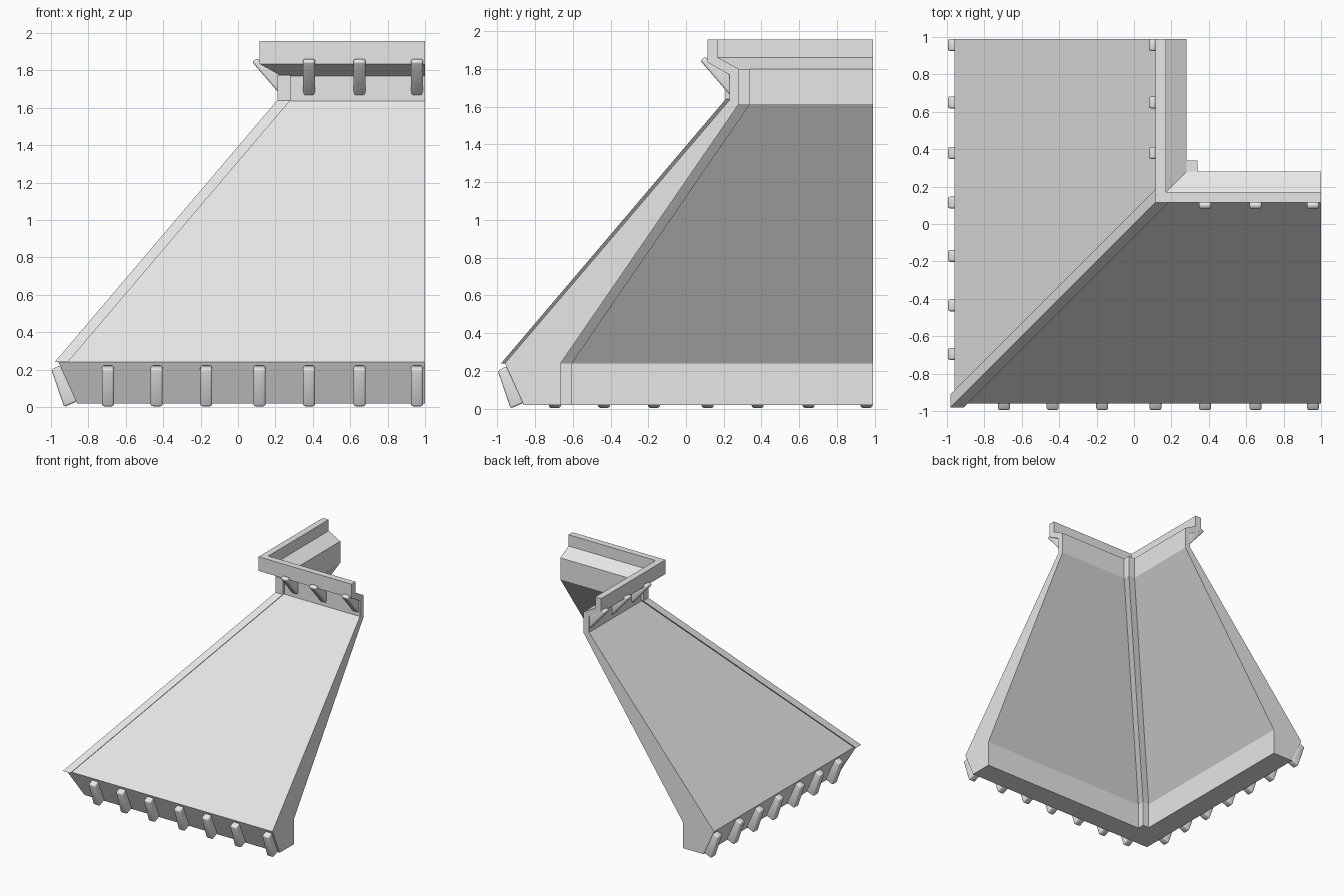
import bpy
import bmesh

cube = bpy.data.objects.get("Cube")
if cube:
    bpy.data.objects.remove(cube, do_unlink=True)

stone = bpy.data.materials.new("pale_grey")
stone.use_nodes = True
GREY = (0.8, 0.8, 0.8, 1)
stone.diffuse_color = GREY
stone.node_tree.nodes["Principled BSDF"].inputs["Base Color"].default_value = GREY

END_X, END_Y = 1.0, 0.99


def make_object(name, bm):
    bmesh.ops.recalc_face_normals(bm, faces=bm.faces)
    mesh = bpy.data.meshes.new(name)
    bm.to_mesh(mesh)
    bm.free()
    mesh.materials.append(stone)
    obj = bpy.data.objects.new(name, mesh)
    bpy.context.collection.objects.link(obj)
    return obj


def loft(name, rings):
    """Join rings of equal length and cap both ends."""
    bm = bmesh.new()
    loops = [[bm.verts.new(p) for p in ring] for ring in rings]
    n = len(loops[0])
    for a, b in zip(loops, loops[1:]):
        for i in range(n):
            j = (i + 1) % n
            bm.faces.new((a[i], a[j], b[j], b[i]))
    bm.faces.new(loops[0])
    bm.faces.new(loops[-1])
    return make_object(name, bm)


def corner_bar(name, path, lo, hi):
    """Square bar following the mitre line of the two wings."""
    return loft(name, [[(p + a, p + b, z) for a, b in
                        ((lo, lo), (hi, lo), (hi, hi), (lo, hi))]
                       for p, z in path])


# Roof section: eave, slope, neck and gutter, swept round a mitred corner
profile = [(-0.86, 0.02), (-0.96, 0.24), (0.23, 1.635), (0.23, 1.77),
           (0.115, 1.835), (0.115, 1.957), (0.17, 1.957), (0.17, 1.86),
           (0.28, 1.80), (0.28, 1.615), (-0.665, 0.24), (-0.665, 0.02)]
loft("corner_roof", [[(p, END_Y, z) for p, z in profile],
                     [(p, p, z) for p, z in profile],
                     [(END_X, p, z) for p, z in profile]])

# Raised strips on the outer and inner hip
corner_bar("outer_hip_strip", [(-0.96, 0.24), (0.23, 1.64), (0.23, 1.775)], -0.02, 0.05)
corner_bar("inner_hip_strip", [(-0.665, 0.02), (-0.665, 0.24), (0.28, 1.615),
                               (0.28, 1.80)], -0.02, 0.06)


def bracket(name, section, along, left_wing):
    """Rounded tapered bracket: side section widened along the eave."""
    rings = []
    for s in (-0.032, 0.032):
        rings.append([(p, along + s, z) if left_wing else (along + s, p, z)
                      for p, z in section])
    obj = loft(name, rings)
    bevel = obj.modifiers.new("rounding", 'BEVEL')
    bevel.width = 0.012
    bevel.segments = 3
    bpy.ops.object.select_all(action='DESELECT')
    obj.select_set(True)
    bpy.context.view_layer.objects.active = obj
    bpy.ops.object.shade_smooth()


# Rows of brackets under the eave and under the gutter
eave = [(-0.998, 0.20), (-0.95, 0.225), (-0.86, 0.03), (-0.93, 0.0)]
gutter = [(0.075, 1.845), (0.10, 1.865), (0.235, 1.77), (0.235, 1.66)]
spots = [-0.695, -0.435, -0.17, 0.115, 0.38, 0.65, 0.957]
for side, is_left in (("front", False), ("right", True)):
    for i, spot in enumerate(spots):
        bracket(f"{side}_eave_bracket_{i + 1}", eave, spot, is_left)
    for i, spot in enumerate(spots[4:]):
        bracket(f"{side}_gutter_bracket_{i + 1}", gutter, spot, is_left)
